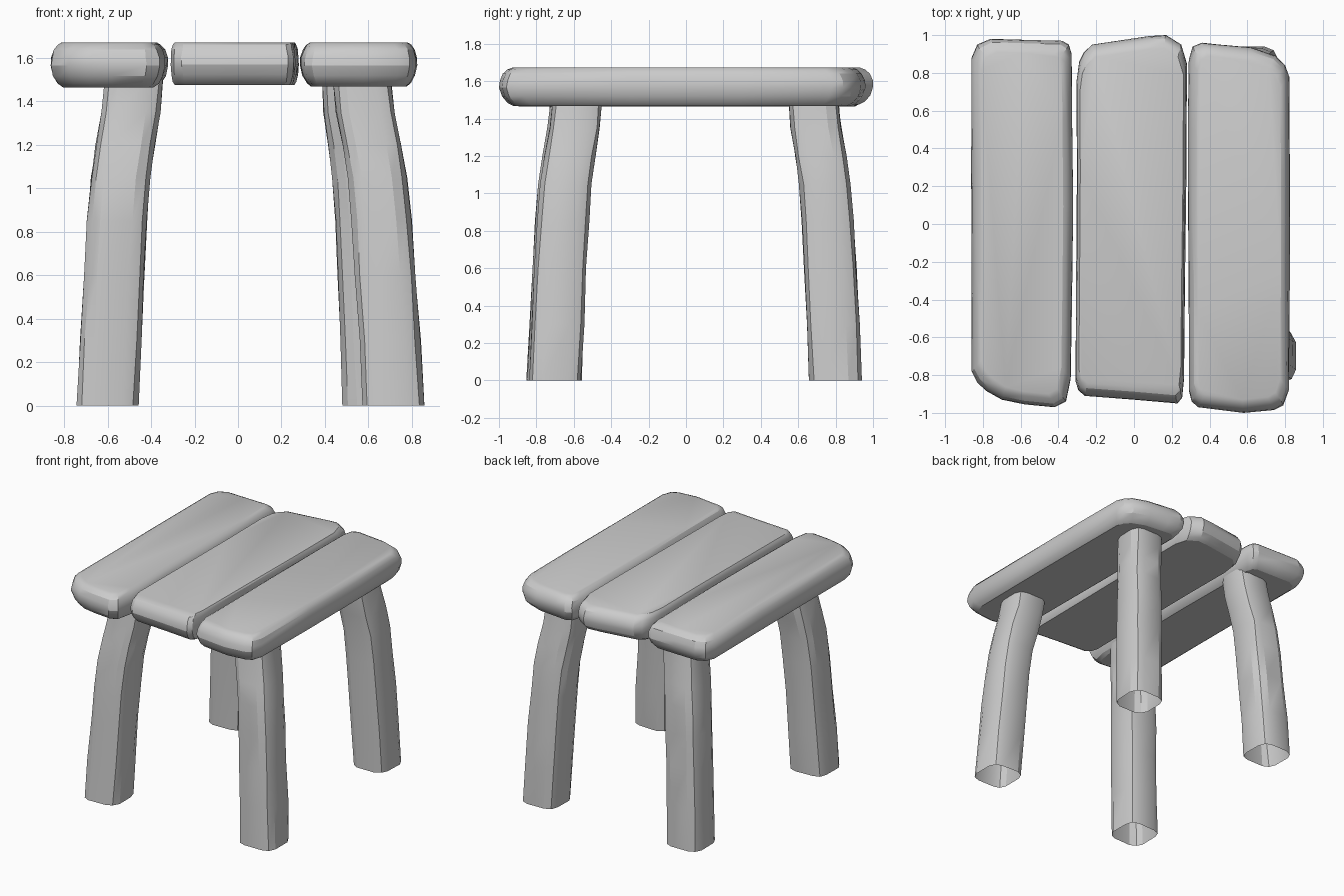
import bpy, bmesh, math, random

if "Cube" in bpy.data.objects:
    bpy.data.objects.remove(bpy.data.objects["Cube"])

random.seed(4)


def loft(name, rings, cap):
    """Skin a stack of rings into one object, optionally capping both ends."""
    bm = bmesh.new()
    loops = [[bm.verts.new(p) for p in ring] for ring in rings]
    n = len(loops[0])
    for a, b in zip(loops, loops[1:]):
        for i in range(n):
            j = (i + 1) % n
            bm.faces.new((a[i], a[j], b[j], b[i]))
    if cap:
        bm.faces.new(loops[0][::-1])
        bm.faces.new(loops[-1])
    mesh = bpy.data.meshes.new(name)
    bm.to_mesh(mesh)
    bm.free()
    obj = bpy.data.objects.new(name, mesh)
    bpy.context.collection.objects.link(obj)
    bpy.ops.object.select_all(action='DESELECT')
    obj.select_set(True)
    bpy.context.view_layer.objects.active = obj
    bpy.ops.object.shade_smooth_by_angle(angle=math.radians(25))
    return obj


def jitter(amount):
    return random.uniform(-amount, amount)


# Seat planks: hand-hewn outlines, counter-clockwise from the front left corner
planks = {
    "left_plank": (1.0, 1.465, [
        (-.86, -.78), (-.83, -.84), (-.78, -.885), (-.70, -.93), (-.58, -.955),
        (-.42, -.97), (-.36, -.94), (-.335, -.82), (-.328, -.4), (-.322, .1),
        (-.328, .6), (-.33, .9), (-.345, .95), (-.38, .97), (-.58, .975),
        (-.76, .98), (-.83, .95), (-.86, .88), (-.862, .3), (-.86, -.3)]),
    "middle_plank": (.35, 1.475, [
        (-.31, -.83), (-.295, -.88), (-.26, -.91), (0, -.93), (.23, -.95),
        (.255, -.92), (.265, -.82), (.27, -.3), (.278, .3), (.28, .85),
        (.25, .95), (.17, 1.0), (.08, .995), (-.22, .95), (-.265, .91),
        (-.29, .86), (-.305, .75), (-.302, .3), (-.306, -.3)]),
    "right_plank": (.9, 1.468, [
        (.29, -.88), (.305, -.94), (.34, -.97), (.58, -1.0), (.74, -.985),
        (.79, -.96), (.82, -.88), (.825, -.3), (.825, .3), (.822, .78),
        (.80, .84), (.75, .89), (.62, .935), (.45, .95), (.36, .96),
        (.31, .94), (.29, .87), (.285, .5), (.287, 0), (.29, -.5)]),
}
# Edge profile: height fraction, inset
edge = [(0, .075), (.08, .045), (.25, .015), (.48, 0), (.66, .004), (.84, .02),
        (.95, .045), (1, .07)]

for name, (side, low, outline) in planks.items():
    xs, ys = zip(*outline)
    cx, cy = (min(xs) + max(xs)) / 2, (min(ys) + max(ys)) / 2
    hx, hy = (max(xs) - min(xs)) / 2, (max(ys) - min(ys)) / 2
    rings = []
    for t, inset in edge:
        kx, ky = 1 - inset * side * .75 / hx, 1 - inset / hy
        wob = .003 if 0 < t < 1 and t != .48 else 0
        rings.append([(cx + (x - cx) * kx + jitter(wob),
                       cy + (y - cy) * ky + jitter(wob),
                       low + (1.672 - low) * t) for x, y in outline])
    loft(name, rings, True)

# Legs: open rounded-square tubes that lean and bend inwards near the top
section = [(-.55, -1), (.5, -1), (.85, -.85), (1, -.5), (1, .5), (.85, .87),
           (.5, 1), (-.5, 1), (-.86, .84), (-1, .5), (-1, -.55), (-.84, -.86)]
# Height, inward lean, half width
path = [(0, 0, .14), (.3, .014, .14), (.6, .03, .138), (.85, .044, .137),
        (1.05, .06, .135), (1.2, .083, .136), (1.35, .108, .135), (1.5, .122, .132)]
legs = {
    "front_left_leg": (-.60, -.71, 1.0),
    "back_left_leg": (-.60, .80, 1.0),
    "front_right_leg": (.715, -.70, 1.2),
    "back_right_leg": (.622, .80, .85),
}
for name, (bx, by, lean_x) in legs.items():
    sx, sy = math.copysign(1, bx), math.copysign(1, by)
    rings = []
    for z, lean, half in path:
        cx, cy = bx - sx * lean * lean_x, by - sy * lean * .97
        rings.append([(cx + u * half + jitter(.004), cy + v * half + jitter(.004), z)
                      for u, v in section])
    loft(name, rings, False)
